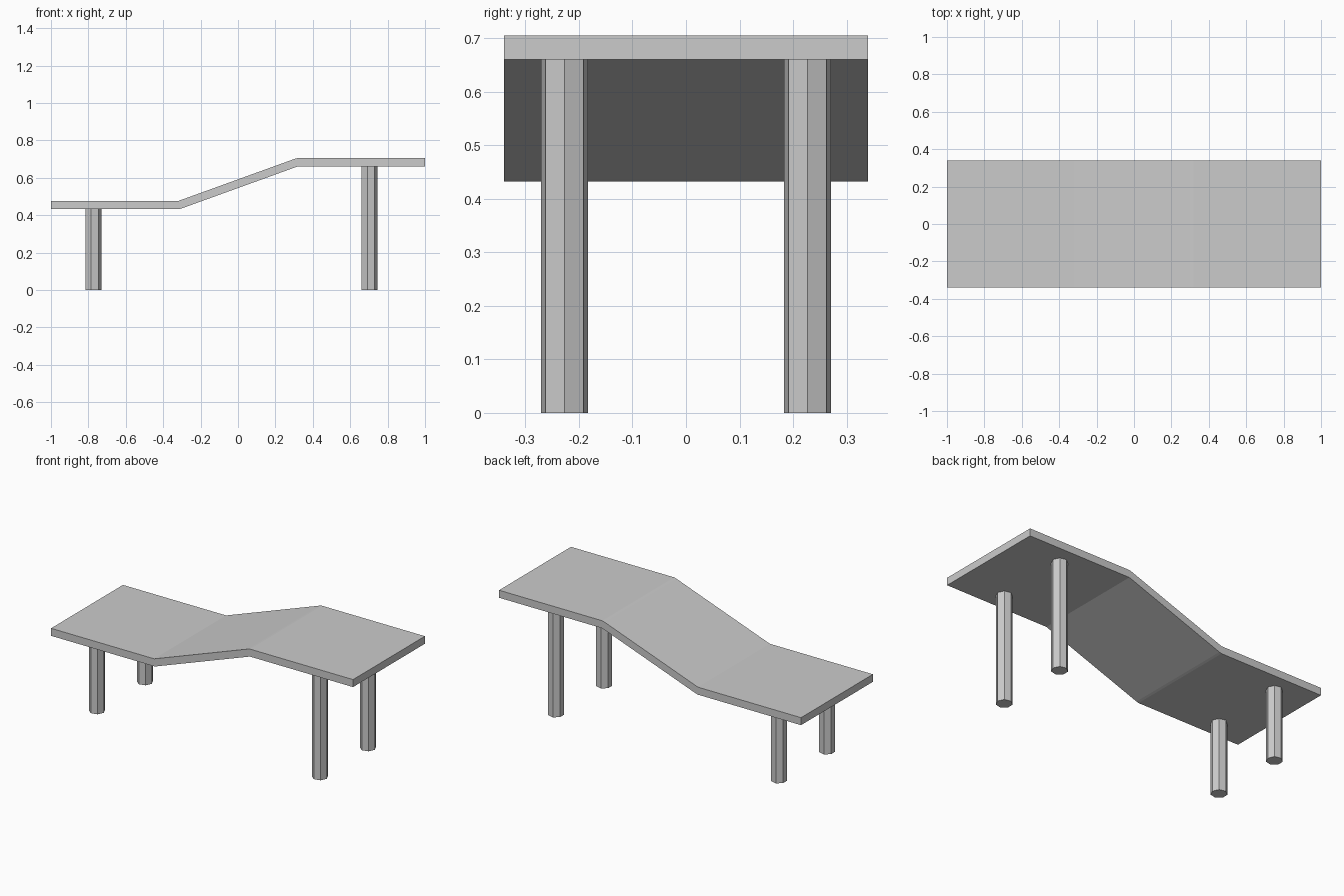
import bpy
import bmesh

cube = bpy.data.objects.get("Cube")
if cube:
    bpy.data.objects.remove(cube, do_unlink=True)

# Single plain grey
GREY = (0.6, 0.6, 0.6, 1)
grey = bpy.data.materials.new("plain_grey")
grey.use_nodes = True
grey.diffuse_color = GREY
grey.node_tree.nodes["Principled BSDF"].inputs["Base Color"].default_value = GREY

HALF_WIDTH = 0.34
LOW, HIGH, THICK = 0.432, 0.66, 0.045
BEND = 0.317


def make_top(name):
    """Extrude the stepped side profile across the full width."""
    profile = [
        (-1, LOW), (-BEND, LOW), (-BEND + 0.015, LOW + 0.004),
        (BEND, HIGH), (1, HIGH), (1, HIGH + THICK),
        (BEND, HIGH + THICK), (BEND - 0.015, HIGH + THICK - 0.004),
        (-BEND, LOW + THICK), (-1, LOW + THICK),
    ]
    bm = bmesh.new()
    rows = [[bm.verts.new((x, y, z)) for x, z in profile]
            for y in (-HALF_WIDTH, HALF_WIDTH)]
    n = len(profile)
    for i in range(n):
        j = (i + 1) % n
        bm.faces.new((rows[0][i], rows[0][j], rows[1][j], rows[1][i]))
    for row in rows:
        bm.faces.new(row)
    bmesh.ops.recalc_face_normals(bm, faces=bm.faces)
    mesh = bpy.data.meshes.new(name)
    bm.to_mesh(mesh)
    bm.free()
    obj = bpy.data.objects.new(name, mesh)
    bpy.context.collection.objects.link(obj)
    mesh.materials.append(grey)


def make_leg(name, x, y, height):
    """Seven-sided post with one corner pointing along +x."""
    bm = bmesh.new()
    bmesh.ops.create_circle(bm, cap_ends=True, segments=7, radius=0.045)
    # Turn the corner that starts on the y axis to face +x
    for v in bm.verts:
        v.co.x, v.co.y = v.co.y, -v.co.x
    ext = bmesh.ops.extrude_face_region(bm, geom=bm.faces[:])
    top = [g for g in ext["geom"] if isinstance(g, bmesh.types.BMVert)]
    bmesh.ops.translate(bm, verts=top, vec=(0, 0, height))
    bmesh.ops.recalc_face_normals(bm, faces=bm.faces)
    mesh = bpy.data.meshes.new(name)
    bm.to_mesh(mesh)
    bm.free()
    obj = bpy.data.objects.new(name, mesh)
    obj.location = (x, y, 0)
    bpy.context.collection.objects.link(obj)
    mesh.materials.append(grey)


# Stepped top board
make_top("bench_top")

# Short legs under the low end, tall legs under the high end
for label, x, height in (("short", -0.775, LOW), ("tall", 0.702, HIGH)):
    for side, y in (("front", -0.227), ("back", 0.227)):
        make_leg(f"{label}_{side}_leg", x, y, height)
